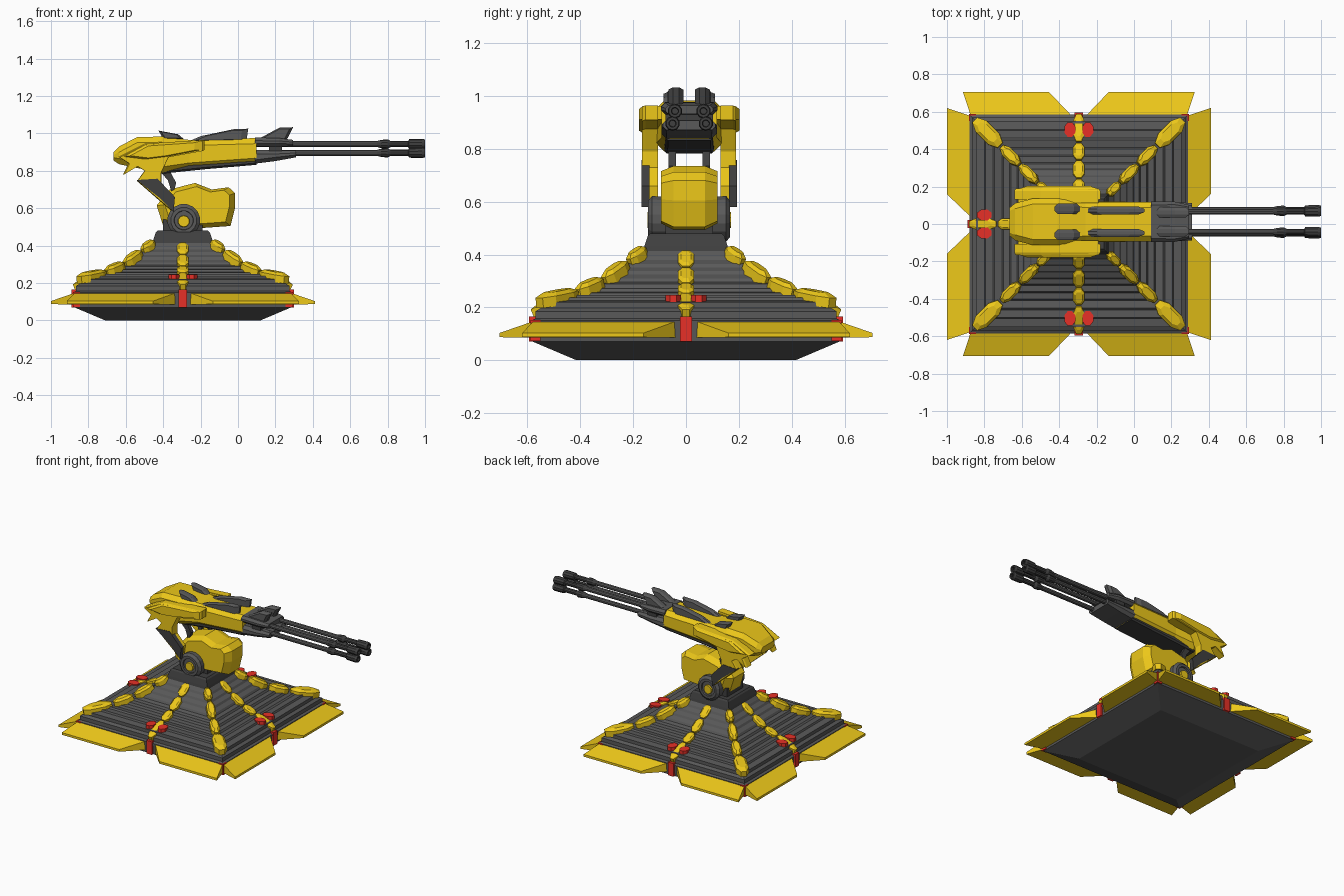
import bpy, bmesh
from math import sin, cos, pi, sqrt
from mathutils import Vector

if "Cube" in bpy.data.objects:
    bpy.data.objects.remove(bpy.data.objects["Cube"])

CX, YC = -0.295, 0.012   # base centre in x, turret centre line in y


def material(name, rgb):
    m = bpy.data.materials.new(name)
    m.diffuse_color = (*rgb, 1)
    m.use_nodes = True
    m.node_tree.nodes["Principled BSDF"].inputs["Base Color"].default_value = m.diffuse_color
    return m


YEL = material("yellow", (0.85, 0.58, 0.01))
RED = material("red", (0.80, 0.03, 0.02))
GREY = material("dark_grey", (0.10, 0.10, 0.10))
DARK = material("darker_grey", (0.05, 0.05, 0.05))


def loft(name, rings, mat):
    """Skin a list of equal-length closed rings and cap both ends."""
    bm = bmesh.new()
    vs = [[bm.verts.new(p) for p in r] for r in rings]
    n = len(vs[0])
    for a, b in zip(vs, vs[1:]):
        for i in range(n):
            j = (i + 1) % n
            bm.faces.new((a[i], a[j], b[j], b[i]))
    bm.faces.new(vs[0])
    bm.faces.new(vs[-1])
    bmesh.ops.recalc_face_normals(bm, faces=bm.faces)
    me = bpy.data.meshes.new(name)
    bm.to_mesh(me)
    bm.free()
    me.materials.append(mat)
    ob = bpy.data.objects.new(name, me)
    bpy.context.collection.objects.link(ob)
    return ob


def slab(name, prof, layers, mat):
    """Side profile (x, z) skinned over layers (y, scale about its centre)."""
    mx = sum(p[0] for p in prof) / len(prof)
    mz = sum(p[1] for p in prof) / len(prof)
    return loft(name, [[(mx + (x - mx) * s, YC + y, mz + (z - mz) * s) for x, z in prof]
                       for y, s in layers], mat)


def tube(name, axis, stations, a, b, mat, n=10):
    """Turned part along x or y; stations are (position, radius)."""
    rings = []
    for t, r in stations:
        ring = []
        for i in range(n):
            c, s = r * cos(2 * pi * (i + .5) / n), r * sin(2 * pi * (i + .5) / n)
            ring.append((t, a + c, b + s) if axis == 'x' else (a + c, t, b + s))
        rings.append(ring)
    return loft(name, rings, mat)


def beam(name, secs, mat, ch=.03):
    """Chamfered box section along x; secs are (x, half width, z low, z high)."""
    rings = []
    for x, w, lo, hi in secs:
        c = min(ch, (hi - lo) * .35)
        yz = [(w - c, lo), (w, lo + c), (w, hi - c), (w - c, hi),
              (c - w, hi), (-w, hi - c), (-w, lo + c), (c - w, lo)]
        rings.append([(x, YC + y, z) for y, z in yz])
    return loft(name, rings, mat)


def polar(ang, r, t, z):
    """Point on the base: r outwards, t sideways."""
    return (CX + cos(ang) * r - sin(ang) * t, sin(ang) * r + cos(ang) * t, z)


# ---- stepped pyramid base
prof = [(.415, 0), (.58, .07), (.585, .15), (.57, .158), (.57, .185),
        (.55, .197), (.55, .22), (.505, .226), (.50, .238), (.46, .238), (.45, .247)]
for h, z in [(.41, .255), (.37, .272), (.33, .288), (.295, .31),
             (.26, .338), (.225, .365), (.19, .393)]:
    prof += [(h, z - .014), (h - .008, z)]
prof += [(.16, .415)]


def square(h, z):
    return [(CX + sx * h, sy * h, z) for sx, sy in ((-1, -1), (1, -1), (1, 1), (-1, 1))]


loft("stepped_base", [square(*p) for p in prof], GREY)
loft("base_collar", [square(.163, .41), square(.158, .43), square(.145, .47), square(.135, .48)], DARK)


def stud(name, ang, r0, z0, r1, z1, w, k=1.0, rise=.022):
    """Elongated faceted stud lying on the slope."""
    d = Vector((r1 * k - r0 * k, z1 - z0)).normalized()
    nx, nz = -d.y, d.x
    if nz < 0:
        nx, nz = -nx, -nz
    outline = [(0, .45), (.25, 1), (.75, 1), (1, .45), (1, -.45), (.75, -1), (.25, -1), (0, -.45)]
    rings = []
    for off, s in ((-.025, 1), (rise * .5, 1), (rise, .65)):
        rings.append([polar(ang, k * (r0 + (r1 - r0) * (.5 + (f - .5) * s)) + nx * -off * -1,
                            t * w * s, z0 + (z1 - z0) * (.5 + (f - .5) * s) + nz * off)
                      for f, t in outline])
    loft(name, rings, YEL)


for q in range(4):
    A = q * pi / 2
    for s in (-1, 1):
        # wedge skirt plates
        inner = [polar(A, .57, s * t, z) for t, z in ((.03, .085), (.575, .085), (.575, .15), (.03, .15))]
        outer = [polar(A, .706, s * t, z) for t, z in ((.16, .087), (.62, .087), (.62, .103), (.16, .103))]
        loft("skirt_plate", [inner, outer], YEL)
        # red lamps beside the middle rib
        octo = [(.505 + .042 * cos(pi * (i + .5) / 4), s * (.048 + .032 * sin(pi * (i + .5) / 4)))
                for i in range(8)]
        loft("red_lamp", [[polar(A, r, t, z) for r, t in octo] for z in (.20, .246)], RED)
    # red blocks at the side middle and at the corner
    loft("red_side_block", [[polar(A, r, t, z) for r, t in ((.54, -.022), (.595, -.022), (.595, .022), (.54, .022))]
                            for z in (.07, .165)], RED)
    loft("red_corner_block", [[polar(A, r, t, z) for r, t in ((.55, .55), (.588, .55), (.588, .588), (.55, .588))]
                              for z in (.072, .152)], RED)
    # rib studs along the face middle
    for r0, z0, r1, z1 in ((.585, .185, .44, .248), (.43, .248, .345, .285),
                           (.335, .288, .245, .345), (.235, .35, .155, .41)):
        stud("face_stud", A, r0, z0, r1, z1, .03, rise=.015)
    # rib studs along the corner ridge
    for r0, z0, r1, z1, w in ((.555, .222, .42, .25, .042), (.41, .255, .32, .295, .03),
                              (.31, .30, .225, .362, .028), (.215, .37, .155, .415, .025)):
        stud("corner_stud", A + pi / 4, r0, z0, r1, z1, w, k=sqrt(2), rise=.028)

# ---- turret body and wheels
slab("pedestal", [(-.40, .46), (-.19, .46), (-.19, .54), (-.40, .54)], [(-.09, 1), (.09, 1)], DARK)
body = [(-.435, .615), (-.365, .70), (-.23, .735), (-.14, .70), (-.05, .712), (-.015, .68),
        (-.015, .605), (-.04, .505), (-.18, .495), (-.40, .505)]
slab("turret_body", body, [(-.107, .82), (-.06, 1), (.06, 1), (.107, .82)], YEL)
for s in (-1, 1):
    tube("wheel", 'y', [(YC + s * y, r) for y, r in ((.09, .085), (.14, .088), (.155, .07), (.155, .052), (.145, .05))],
         -.29, .535, GREY, 16)
    tube("wheel_hub", 'y', [(YC + s * .13, .034), (YC + s * .158, .03)], -.29, .53, YEL, 10)

    # ---- side arms carrying the gun
    arm = [(-.64, .875), (-.50, .945), (-.18, .965), (-.18, .91), (-.37, .875), (-.41, .79),
           (-.41, .73), (-.345, .66), (-.355, .585), (-.42, .64), (-.54, .745), (-.50, .80),
           (-.54, .825), (-.615, .78), (-.585, .84)]
    slab("side_arm", arm, [(s * .118, 1), (s * .165, 1), (s * .178, .96)], YEL)
    slab("shoulder_guard", [(-.62, .875), (-.50, .94), (-.19, .962), (-.19, .912), (-.38, .875), (-.5, .86)],
         [(s * .10, 1), (s * .175, 1), (s * .19, .8)], YEL)
    slab("lower_link", [(-.54, .75), (-.43, .757), (-.338, .66), (-.345, .58), (-.415, .652)],
         [(s * .15, 1.01), (s * .181, 1.01)], DARK)
    slab("neck_hook", [(-.43, .81), (-.36, .79), (-.33, .735), (-.35, .67), (-.375, .75)],
         [(s * .05, 1), (s * .078, 1)], DARK)

    # ---- top fins
    for fin, y, w in (([(-.29, .97), (-.32, .995), (-.425, 1.015), (-.40, .97)], .07, .028),
                      ([(-.27, .955), (-.20, .985), (-.02, 1.023), (.055, 1.025), (.045, .96)], .06, .022),
                      ([(.10, .965), (.22, 1.03), (.295, 1.033), (.26, .965)], .05, .028)):
        slab("top_fin", fin, [(s * (y - w), .75), (s * (y - w * .4), 1), (s * (y + w * .4), 1), (s * (y + w), .75)], GREY)

    # ---- barrels with stepped muzzles
    for y, z in ((.054, .943), (.063, .896)):
        tube("barrel", 'x', [(.10, .016), (.76, .016)], YC + s * y, z, GREY, 10)
        tube("muzzle", 'x', [(.74, .015), (.765, .022), (.80, .025), (.815, .017), (.91, .017), (.915, .026),
                             (.985, .028), (1.0, .024), (1.0, .014), (.96, .012)], YC + s * y, z, DARK, 10)

# ---- gun housing
beam("gun_housing", [(-.665, .075, .855, .90), (-.635, .10, .835, .93), (-.54, .125, .815, .98),
                     (-.41, .125, .79, .983), (-.26, .105, .812, .965), (.10, .105, .838, .975)], YEL)
beam("gun_underside", [(-.43, .095, .782, .83), (-.18, .09, .808, .85), (.10, .09, .832, .86)], DARK, .01)

# ---- forward gun block: upper plate, lower wedge and spacer
beam("gun_block_upper", [(.09, .107, .93, .978), (.22, .107, .93, .975), (.295, .09, .932, .965)], GREY, .02)
beam("gun_block_lower", [(.09, .105, .838, .91), (.20, .105, .852, .91), (.31, .10, .872, .908)], GREY, .02)
beam("gun_block_spacer", [(.165, .09, .89, .95), (.235, .09, .89, .95)], DARK, .01)
